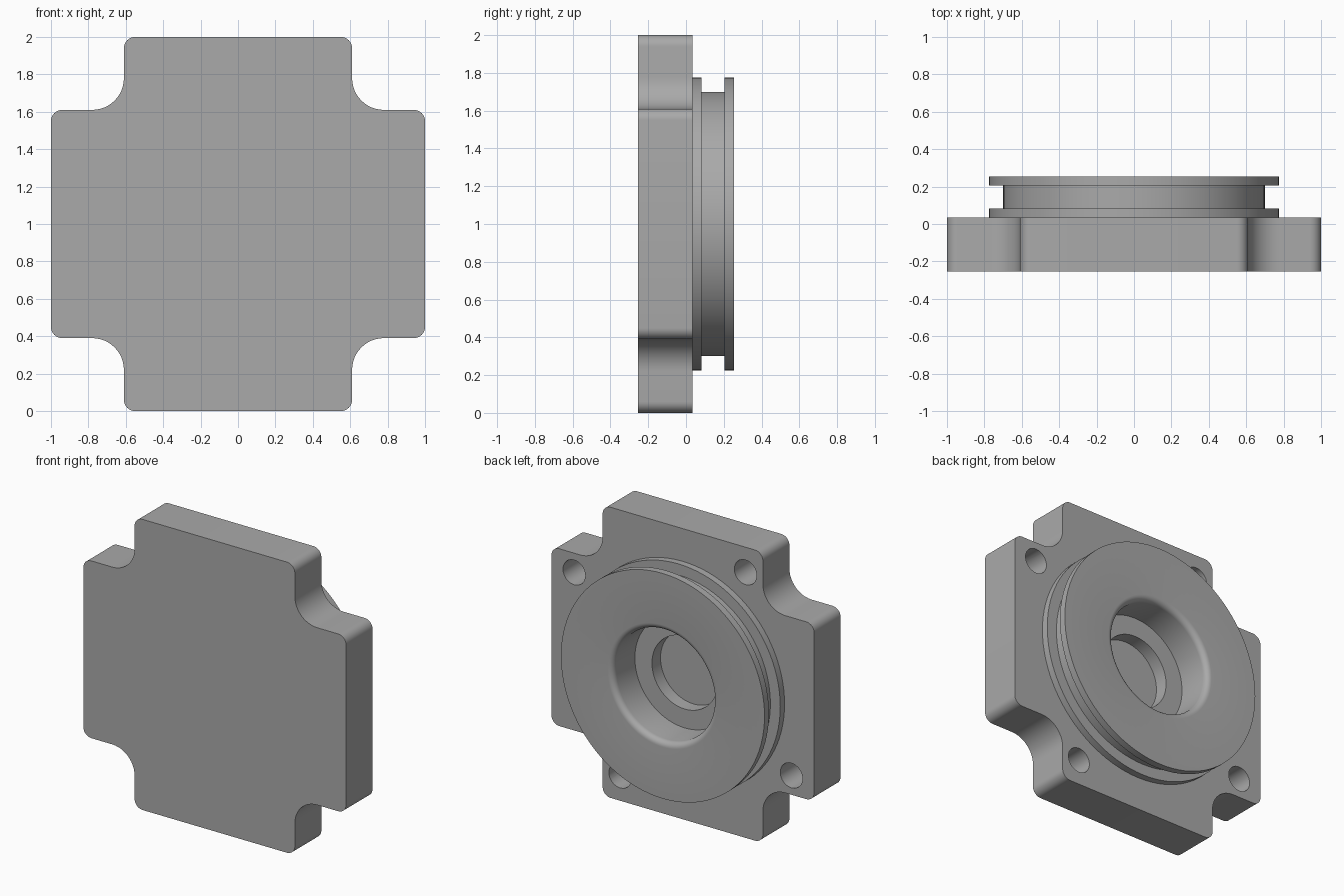
import bpy, bmesh, math

if "Cube" in bpy.data.objects:
    bpy.data.objects.remove(bpy.data.objects["Cube"])

BACK, PLATE_BACK, FRONT = 0.253, 0.035, -0.253

steel = bpy.data.materials.new("grey metal")
steel.diffuse_color = (0.4, 0.4, 0.4, 1)
steel.use_nodes = True
steel.node_tree.nodes["Principled BSDF"].inputs["Base Color"].default_value = steel.diffuse_color


def make_object(name, bm):
    bmesh.ops.remove_doubles(bm, verts=bm.verts, dist=1e-5)
    bmesh.ops.recalc_face_normals(bm, faces=bm.faces)
    mesh = bpy.data.meshes.new(name)
    bm.to_mesh(mesh)
    bm.free()
    mesh.materials.append(steel)
    ob = bpy.data.objects.new(name, mesh)
    bpy.context.collection.objects.link(ob)
    return ob


def activate(ob):
    bpy.ops.object.select_all(action='DESELECT')
    ob.select_set(True)
    bpy.context.view_layer.objects.active = ob


def arc(cx, cz, r, a0, a1, n=8):
    angles = [math.radians(a0 + (a1 - a0) * i / n) for i in range(n + 1)]
    return [(cx + r * math.cos(a), cz + r * math.sin(a)) for a in angles]


def lathe(name, profile, x=0, z=1, steps=96):
    """Spin (radius, y) points about an axis along y."""
    bm = bmesh.new()
    verts = [bm.verts.new((x + r, y, z)) for r, y in profile]
    edges = [bm.edges.new(p) for p in zip(verts, verts[1:])]
    bmesh.ops.spin(bm, geom=verts + edges, cent=(x, 0, z), axis=(0, 1, 0),
                   angle=math.tau, steps=steps, use_merge=True)
    return make_object(name, bm)


# Cross-shaped plate: one rounded quarter of the outline, turned four times
quarter = (arc(0.94, 0.55, 0.06, 0, 90) + arc(0.78, 0.78, 0.17, 270, 180, 12)
           + arc(0.55, 0.94, 0.06, 0, 90))
outline = []
for k in range(4):
    c, s = round(math.cos(k * math.pi / 2)), round(math.sin(k * math.pi / 2))
    outline += [(c * u - s * v, s * u + c * v) for u, v in quarter]
bm = bmesh.new()
face = bm.faces.new([bm.verts.new((u, FRONT, 1 + v)) for u, v in outline])
new = bmesh.ops.extrude_face_region(bm, geom=[face], use_keep_orig=True)["geom"]
for v in new:
    if isinstance(v, bmesh.types.BMVert):
        v.co.y = PLATE_BACK
plate = make_object("mounting_plate", bm)

# Stepped recess and four blind bolt holes cut into the back of the plate
cutters = [lathe("recess_cutter", [(0, 0.1), (0.38, 0.1), (0.38, 0.013),
                                   (0.25, 0.013), (0.25, -0.08), (0, -0.08)])]
for k in range(4):
    a = math.radians(30 + 90 * k)
    cutters.append(lathe("bolt_hole_cutter",
                         [(0, 0.1), (0.085, 0.1), (0.085, -0.2), (0, -0.2)],
                         0.955 * math.cos(a), 1 + 0.955 * math.sin(a), 32))
activate(plate)
for cutter in cutters:
    mod = plate.modifiers.new("cut", 'BOOLEAN')
    mod.operation, mod.solver, mod.object = 'DIFFERENCE', 'EXACT', cutter
    bpy.ops.object.modifier_apply(modifier=mod.name)
    bpy.data.objects.remove(cutter)

# Grooved round collar with a rounded bore mouth
mouth = arc(0.42, BACK - 0.04, 0.04, 90, 180, 6)
collar = lathe("grooved_collar",
               [(0.775, PLATE_BACK), (0.775, 0.082), (0.7, 0.082), (0.7, 0.205),
                (0.775, 0.205), (0.775, BACK)] + mouth + [(0.38, PLATE_BACK)])

for ob in (plate, collar):
    activate(ob)
    bpy.ops.object.shade_smooth_by_angle(angle=math.radians(30))
